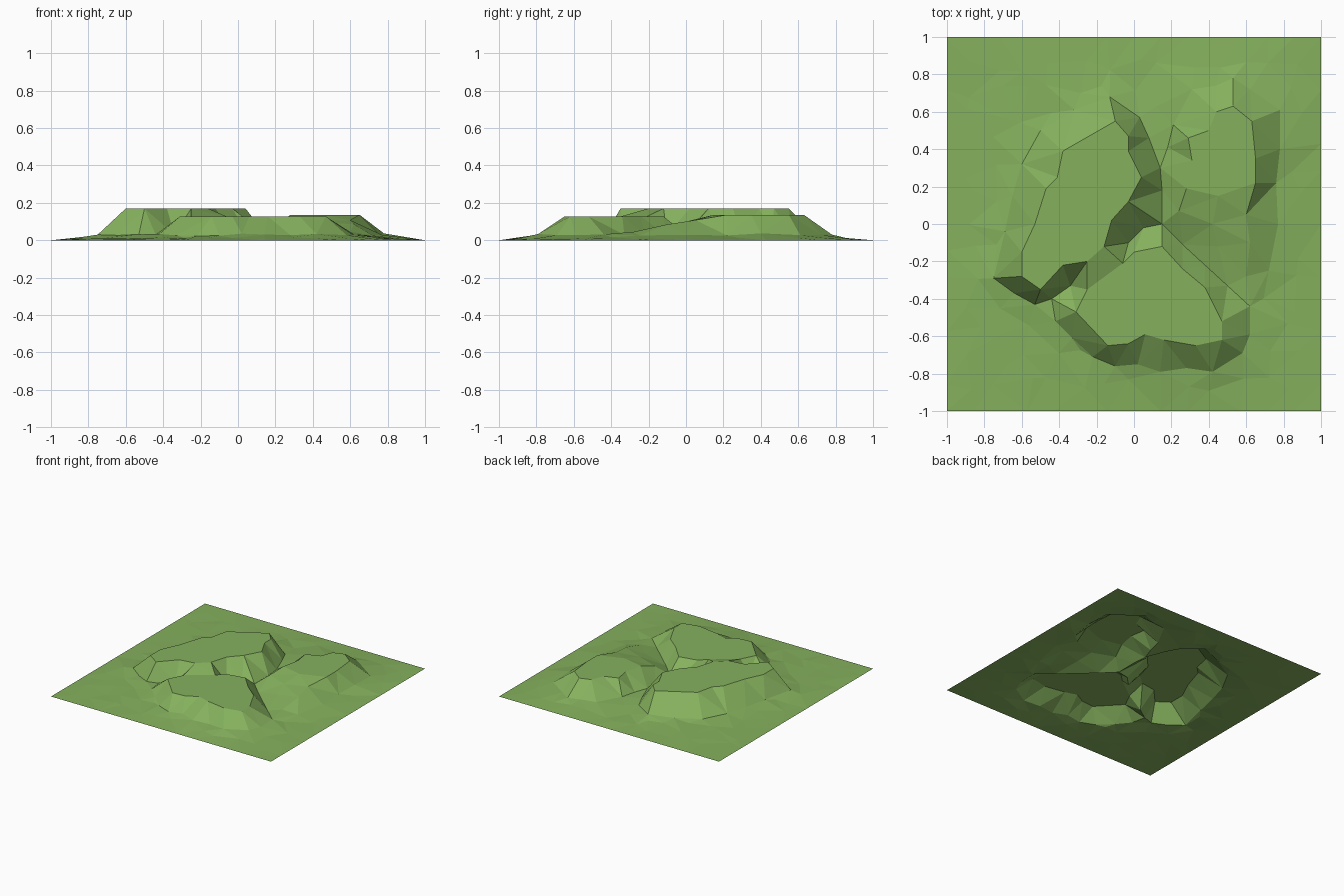
import bpy
import math
import random
from mathutils import Vector
from mathutils.geometry import delaunay_2d_cdt

random.seed(4)

if "Cube" in bpy.data.objects:
    bpy.data.objects.remove(bpy.data.objects["Cube"], do_unlink=True)

# Rims of the three flat-topped hills
WEST_RIM = [
    (-.10, .55), (-.38, .39), (-.41, .25), (-.47, .19), (-.53, 0), (-.6, -.15),
    (-.6, -.28), (-.5, -.35), (-.38, -.22), (-.25, -.2), (-.16, -.12),
    (-.12, .02), (-.03, .12), (.04, .25), (-.03, .39), (-.03, .47),
]
SOUTH_RIM = [
    (-.06, -.21), (0, -.15), (.15, -.12), (.26, -.24), (.38, -.34), (.47, -.52),
    (.47, -.62), (.33, -.65), (.16, -.62), (.06, -.59), (-.03, -.64),
    (-.14, -.65), (-.31, -.47), (-.25, -.35),
]
EAST_RIM = [
    (.28, .19), (.31, .34), (.29, .46), (.4, .5), (.44, .6), (.53, .63),
    (.63, .55), (.65, .35), (.65, .22), (.45, .15),
]

# Foot of the whole hill group, where the flanks meet the plain
OUTER_FOOT = [
    (-.75, -.29), (-.69, -.04), (-.65, .15), (-.6, .32), (-.5, .5), (-.32, .61),
    (-.13, .68), (.03, .57), (.12, .63), (.31, .72), (.44, .74), (.53, .78),
    (.62, .72), (.78, .61), (.78, .4), (.76, .22), (.77, 0), (.72, -.25),
    (.62, -.44), (.62, -.59), (.58, -.69), (.42, -.79), (.28, -.77),
    (.14, -.79), (.02, -.75), (-.1, -.76), (-.22, -.71), (-.33, -.61),
    (-.42, -.52), (-.53, -.43), (-.64, -.37),
]

# Valley floors between the hills
VALLEY = [
    (.08, .46), (.14, .3), (.15, .18), (.15, 0), (.05, -.02), (-.03, -.1),
    (.18, .41), (.21, .53), (-.34, -.33), (-.44, -.4),
    (.26, -.11), (.38, -.22), (.5, -.33),
]

# Ramp running down from the east hill, each point with its height
RAMP = [
    ((.24, .07), .1), ((.42, 0), .1), ((.6, .05), .108), ((.45, -.12), .07),
    ((.62, -.1), .085), ((.6, -.28), .045),
]

GRID_STEPS = 14
FOOT_HEIGHT = .03

points, heights, edges = [], [], []


def add_point(xy, height):
    points.append(Vector(xy))
    heights.append(height)


def add_contour(loop, height, wobble=0):
    """Add a closed contour whose sides are kept as mesh edges."""
    first = len(points)
    for xy in loop:
        add_point(xy, height + random.uniform(-wobble, wobble))
    for i in range(len(loop)):
        edges.append((first + i, first + (i + 1) % len(loop)))


def is_inside(xy, loop):
    """Even-odd test for a point against a closed contour."""
    x, y = xy
    inside = False
    for (ax, ay), (bx, by) in zip(loop, loop[1:] + loop[:1]):
        if (ay > y) != (by > y) and x < ax + (y - ay) * (bx - ax) / (by - ay):
            inside = not inside
    return inside


def add_plain():
    """Scatter the gently uneven plain that fades to zero at the border."""
    foot = [Vector(xy) for xy in OUTER_FOOT]
    step = 2 / GRID_STEPS
    for column in range(GRID_STEPS + 1):
        for row in range(GRID_STEPS + 1):
            spot = Vector((column * step - 1, row * step - 1))
            if column in (0, GRID_STEPS) or row in (0, GRID_STEPS):
                add_point(spot, 0)
                continue
            spot += Vector((random.uniform(-.3, .3), random.uniform(-.3, .3))) * step
            distance = min((spot - corner).length for corner in foot)
            if distance > .07 and not is_inside(spot, OUTER_FOOT):
                fade = math.exp(-distance / .12)
                add_point(spot, .024 * fade + random.uniform(0, .006))


add_contour(WEST_RIM, .17)
add_contour(SOUTH_RIM, .127)
add_contour(EAST_RIM, .136)
add_contour(OUTER_FOOT, FOOT_HEIGHT, .007)
for xy in VALLEY:
    add_point(xy, FOOT_HEIGHT)
for xy, height in RAMP:
    add_point(xy, height)
add_plain()

# Join all contours and points into one triangulated sheet
flat, _, triangles, origins, _, _ = delaunay_2d_cdt(points, edges, [], 0, .0001)
verts = [
    (p.x, p.y, heights[source[0]] if source else FOOT_HEIGHT)
    for p, source in zip(flat, origins)
]
mesh = bpy.data.meshes.new("hilly_ground")
mesh.from_pydata(verts, [], triangles)
mesh.update()
ground = bpy.data.objects.new("hilly_ground", mesh)
bpy.context.collection.objects.link(ground)

# Single grass colour
grass = bpy.data.materials.new("grass_green")
grass.use_nodes = True
colour = (.235, .44, .11, 1)
grass.diffuse_color = colour
grass.node_tree.nodes["Principled BSDF"].inputs["Base Color"].default_value = colour
mesh.materials.append(grass)
